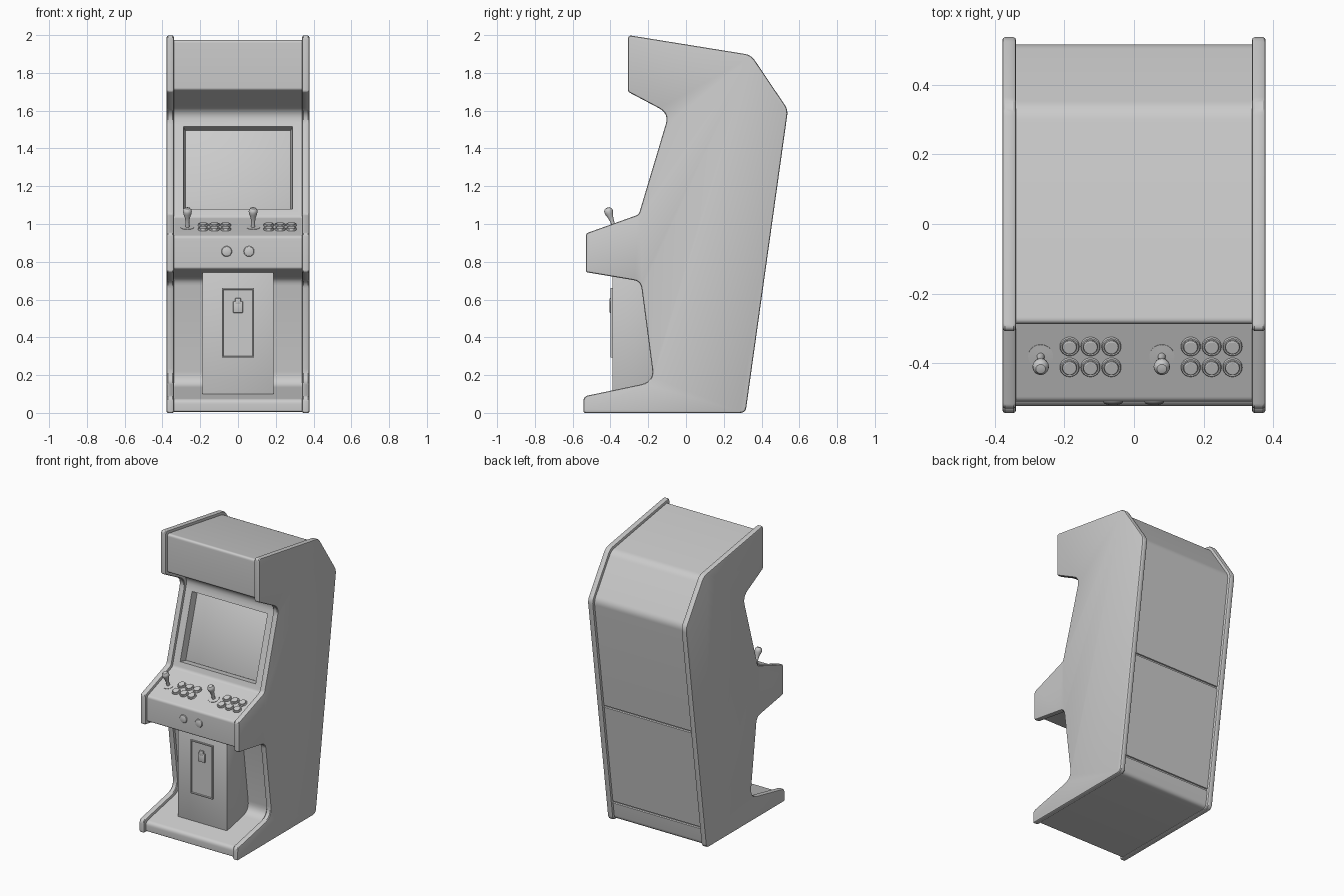
import bpy, bmesh, math
from mathutils import Vector, Matrix

if "Cube" in bpy.data.objects:
    bpy.data.objects.remove(bpy.data.objects["Cube"], do_unlink=True)

grey = bpy.data.materials.new("cabinet_grey")
grey.use_nodes = True
grey.diffuse_color = (0.6, 0.6, 0.6, 1)
grey.node_tree.nodes["Principled BSDF"].inputs["Base Color"].default_value = (0.6, 0.6, 0.6, 1)

# Cabinet outline in (y, z), clockwise, with the length rounded off each corner
OUTLINE = [
    (-0.307, 2.0, 0.02), (0.345, 1.895, 0.035), (0.54, 1.605, 0.03),
    (0.315, 0, 0.03), (-0.543, 0, 0.01), (-0.543, 0.087, 0.025),
    (-0.17, 0.165, 0.07), (-0.24, 0.697, 0.04), (-0.53, 0.745, 0.012),
    (-0.53, 0.95, 0.015), (-0.25, 1.05, 0.015), (-0.09, 1.585, 0.06),
    (-0.307, 1.70, 0.01)]


def finish(name, bm, matrix=Matrix()):
    """Turn a bmesh into a named, shaded object."""
    bmesh.ops.recalc_face_normals(bm, faces=bm.faces)
    mesh = bpy.data.meshes.new(name)
    bm.to_mesh(mesh)
    bm.free()
    mesh.materials.append(grey)
    obj = bpy.data.objects.new(name, mesh)
    obj.matrix_world = matrix
    bpy.context.collection.objects.link(obj)
    bpy.ops.object.select_all(action="DESELECT")
    obj.select_set(True)
    bpy.context.view_layer.objects.active = obj
    bpy.ops.object.shade_smooth_by_angle(angle=math.radians(32))
    return obj


def inset_corners(d):
    """Move every outline edge inward by d and return the new corners."""
    pts = [Vector(c[:2]) for c in OUTLINE]
    result = []
    for i, p in enumerate(pts):
        a = (p - pts[i - 1]).normalized()
        b = (pts[(i + 1) % len(pts)] - p).normalized()
        na, nb = Vector((a.y, -a.x)), Vector((b.y, -b.x))
        result.append(p + (na + nb) * d / (1 + na.dot(nb)))
    return result


def rounded(corners, cuts, steps=6):
    """Replace each corner that has a cut by a smooth curve."""
    result = []
    for i, (p, cut) in enumerate(zip(corners, cuts)):
        if not cut:
            result.append(p)
            continue
        a = p + (corners[i - 1] - p).normalized() * cut
        b = p + (corners[(i + 1) % len(corners)] - p).normalized() * cut
        for s in range(steps + 1):
            t = s / steps
            result.append(a * (1 - t) ** 2 + p * 2 * t * (1 - t) + b * t * t)
    return result


def loft(name, sections):
    """Skin closed (y, z) sections placed along x."""
    bm = bmesh.new()
    rings = [[bm.verts.new((x, p.x, p.y)) for p in pts] for x, pts in sections]
    n = len(rings[0])
    for r, s in zip(rings, rings[1:]):
        for i in range(n):
            j = (i + 1) % n
            bm.faces.new((r[i], r[j], s[j], s[i]))
    bm.faces.new(rings[0])
    bm.faces.new(rings[-1])
    return finish(name, bm)


def box_mesh(lo, hi):
    bm = bmesh.new()
    bmesh.ops.create_cube(bm, size=1)
    lo, hi = Vector(lo), Vector(hi)
    bmesh.ops.scale(bm, vec=hi - lo, verts=bm.verts)
    bmesh.ops.translate(bm, vec=(lo + hi) / 2, verts=bm.verts)
    return bm


def bevelled_box(name, lo, hi, width, matrix=Matrix()):
    bm = box_mesh(lo, hi)
    bmesh.ops.bevel(bm, geom=bm.edges[:], offset=width, segments=2, profile=0.5,
                    affect="EDGES")
    return finish(name, bm, matrix)


def lathe(name, profile, matrix, sides=32):
    """Spin (radius, height) points around local z."""
    bm = bmesh.new()
    verts = [bm.verts.new((r, 0, h)) for r, h in profile]
    edges = [bm.edges.new(pair) for pair in zip(verts, verts[1:])]
    bmesh.ops.spin(bm, geom=verts + edges, cent=(0, 0, 0), axis=(0, 0, 1),
                   angle=2 * math.pi, steps=sides)
    bmesh.ops.remove_doubles(bm, verts=bm.verts, dist=1e-5)
    return finish(name, bm, matrix)


# Side panels with rounded edges
cuts = [c[2] for c in OUTLINE]
EDGE = [(0.339, 0.008), (0.341, 0.003), (0.346, 0),
        (0.371, 0), (0.376, 0.003), (0.378, 0.008)]
for side, label in ((1, "left"), (-1, "right")):
    loft(label + "_side_panel",
         [(side * x, rounded(inset_corners(d), cuts)) for x, d in EDGE])

# Inner body, with two grooves across the back for the service door
inner = inset_corners(0.02)
for i in (3, 4):
    inner[i].y = 0.006
back_top, back_foot = inner[2], inner[3]
along = (back_foot - back_top).normalized()
inward = Vector((along.y, -along.x))
groove = []
for height in (0.83, 0.13):
    mid = back_top.lerp(back_foot, (back_top.y - height) / (back_top.y - back_foot.y))
    groove += [mid - along * 0.007, mid - along * 0.004 + inward * 0.008,
               mid + along * 0.004 + inward * 0.008, mid + along * 0.007]
body_points = rounded(inner[:3] + groove + inner[3:],
                      cuts[:3] + [0] * len(groove) + cuts[3:])
body = loft("cabinet_body", [(-0.345, body_points), (0.345, body_points)])

# Screen recess cut into the sloping face
slope = math.atan2(0.16, 0.535)
screen_frame = Matrix.Translation((0, -0.155, 1.297)) @ Matrix.Rotation(-slope, 4, "X")
bm = box_mesh((-0.295, -0.03, -0.232), (0.295, 0.05, 0.232))
for v in bm.verts:
    if v.co.y > 0:
        v.co.x *= 0.945
        v.co.z *= 0.95
cutter = finish("screen_cutter", bm, screen_frame)
cutter.hide_render = True
cut = body.modifiers.new("screen_recess", "BOOLEAN")
cut.object = cutter
cut.operation = "DIFFERENCE"
cut.solver = "EXACT"
bpy.context.view_layer.objects.active = body
bpy.ops.object.modifier_apply(modifier=cut.name)
bpy.data.objects.remove(cutter, do_unlink=True)
bevelled_box("screen", (-0.278, 0.044, -0.219), (0.278, 0.052, 0.219), 0.002, screen_frame)

# Coin box, door and slot
bevelled_box("coin_box", (-0.188, -0.389, 0.09), (0.188, -0.15, 0.76), 0.003)
bm = box_mesh((-0.085, -0.401, 0.292), (0.085, -0.38, 0.66))
bm.normal_update()
front = [f for f in bm.faces if f.normal.y < -0.9]
bmesh.ops.inset_region(bm, faces=front, thickness=0.009)
bmesh.ops.inset_region(bm, faces=front, thickness=0.003, depth=-0.007)
finish("coin_door", bm)
bevelled_box("coin_slot", (-0.026, -0.404, 0.53), (0.026, -0.39, 0.59), 0.003)
bevelled_box("coin_return", (-0.015, -0.405, 0.575), (0.015, -0.39, 0.607), 0.003)

# Start buttons on the front of the control panel
DOME = [(0.028, -0.01), (0.028, 0.002), (0.025, 0.006), (0.016, 0.009), (0, 0.01)]
for x, label in ((0.058, "left"), (-0.06, "right")):
    lathe(label + "_start_button", DOME,
          Matrix.Translation((x, -0.51, 0.855)) @ Matrix.Rotation(math.pi / 2, 4, "X"))


# Joysticks and action buttons on the sloping control panel
def on_panel(x, y):
    z = 1.05 + (y + 0.25) / 2.8 - 0.0212
    return Matrix.Translation((x, y, z)) @ Matrix.Rotation(math.atan(1 / 2.8), 4, "X")


BUTTON = [(0.028, -0.01), (0.028, 0.005), (0.026, 0.008), (0.022, 0.008),
          (0.021, 0.006), (0.02, 0.012), (0.017, 0.014), (0, 0.014)]
STICK = [(0.036, -0.005), (0.036, 0.002), (0.011, 0.003), (0.01, 0.03), (0.014, 0.055),
         (0.021, 0.075), (0.0235, 0.088), (0.022, 0.098), (0.014, 0.108), (0, 0.111)]
for x, label in ((0.08, "left"), (-0.268, "right")):
    lathe(label + "_joystick", STICK, on_panel(x, -0.38))
    for row, y in enumerate((-0.351, -0.411)):
        for col in range(3):
            lathe(f"{label}_button_{row + 1}_{col + 1}", BUTTON,
                  on_panel(x + 0.083 + col * 0.06, y))
